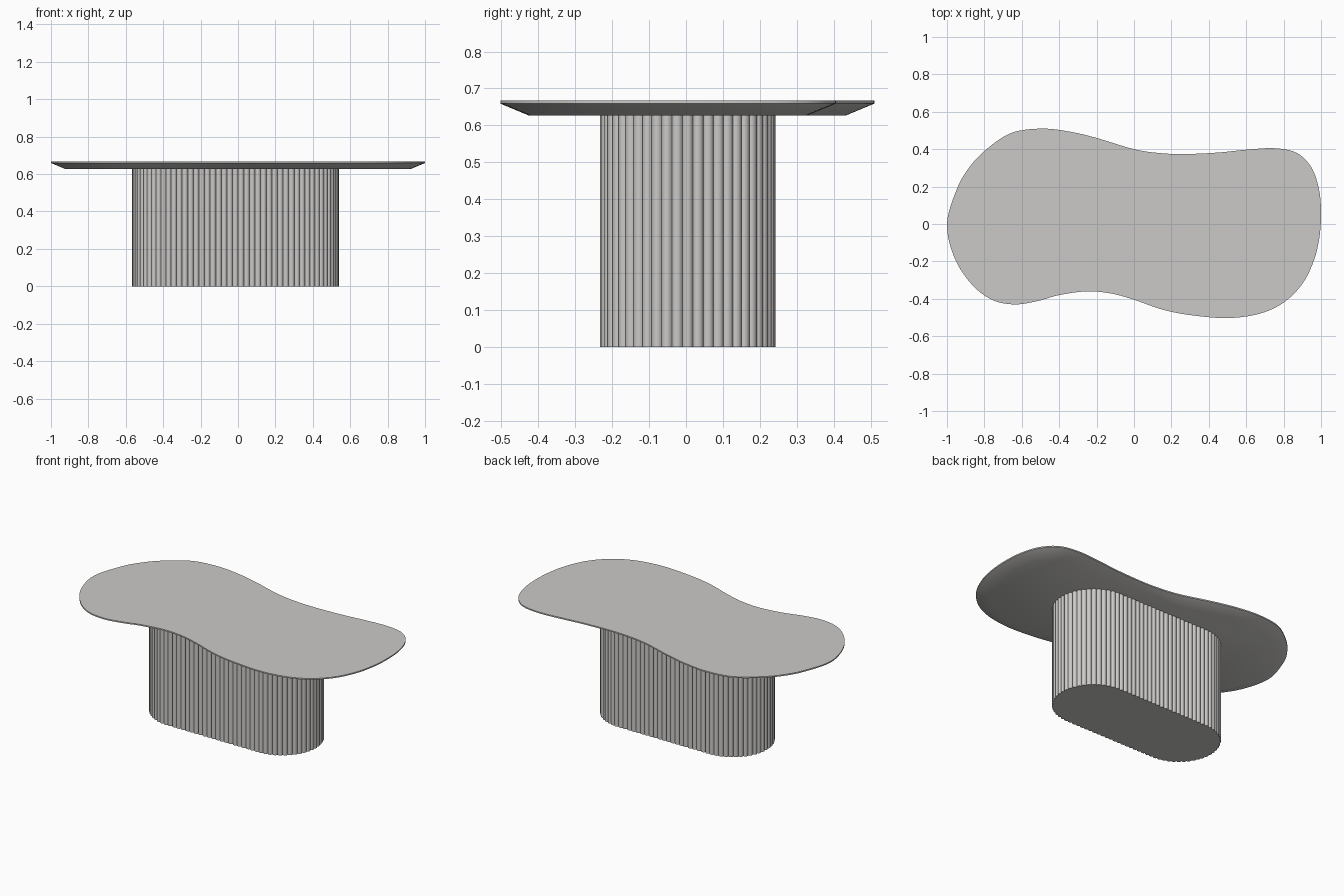
import bpy, bmesh, math
from mathutils import Vector

if "Cube" in bpy.data.objects:
    bpy.data.objects.remove(bpy.data.objects["Cube"])

stone = bpy.data.materials.new("warm light grey")
stone.diffuse_color = (0.60, 0.59, 0.575, 1)
stone.use_nodes = True
stone.node_tree.nodes["Principled BSDF"].inputs["Base Color"].default_value = stone.diffuse_color


def loft(name, rings, angle):
    """Bridge equal-length closed rings (bottom to top) and cap both ends."""
    bm = bmesh.new()
    loops = [[bm.verts.new(p) for p in ring] for ring in rings]
    n = len(loops[0])
    for a, b in zip(loops, loops[1:]):
        for i in range(n):
            j = (i + 1) % n
            bm.faces.new((a[i], a[j], b[j], b[i]))
    bm.faces.new(loops[0][::-1])
    bm.faces.new(loops[-1])
    bmesh.ops.recalc_face_normals(bm, faces=bm.faces)
    mesh = bpy.data.meshes.new(name)
    bm.to_mesh(mesh)
    bm.free()
    ob = bpy.data.objects.new(name, mesh)
    bpy.context.collection.objects.link(ob)
    mesh.materials.append(stone)
    bpy.ops.object.select_all(action='DESELECT')
    ob.select_set(True)
    bpy.context.view_layer.objects.active = ob
    bpy.ops.object.shade_smooth_by_angle(angle=math.radians(angle))
    return ob


def smooth_closed(pts, steps):
    """Closed Catmull-Rom curve through the points."""
    out, n = [], len(pts)
    for i in range(n):
        p0, p1, p2, p3 = (Vector(pts[(i + k) % n]) for k in (-1, 0, 1, 2))
        for s in range(steps):
            t = s / steps
            out.append(0.5 * (2 * p1 + (p2 - p0) * t
                              + (2 * p0 - 5 * p1 + 4 * p2 - p3) * t * t
                              + (3 * p1 - p0 - 3 * p2 + p3) * t ** 3))
    return out


def inset(pts, d):
    """Move a counter-clockwise outline inwards by d."""
    n = len(pts)
    res = []
    for i in range(n):
        t = (pts[(i + 1) % n] - pts[i - 1]).normalized()
        res.append(pts[i] + Vector((-t.y, t.x)) * d)
    return res


# Table top: free-form outline with a bevelled underside
outline = [(-1, 0), (-0.95, 0.18), (-0.89, 0.29), (-0.80, 0.39), (-0.66, 0.485),
           (-0.50, 0.51), (-0.35, 0.495), (-0.20, 0.46), (0, 0.40), (0.14, 0.379),
           (0.27, 0.374), (0.45, 0.382), (0.60, 0.397), (0.75, 0.405),
           (0.87, 0.38), (0.95, 0.30), (0.99, 0.18), (1, 0.05), (0.99, -0.08),
           (0.96, -0.20), (0.90, -0.32), (0.80, -0.42), (0.67, -0.48),
           (0.50, -0.503), (0.30, -0.487), (0.15, -0.457), (0, -0.405),
           (-0.12, -0.372), (-0.25, -0.36), (-0.40, -0.38), (-0.52, -0.413),
           (-0.64, -0.43), (-0.76, -0.405), (-0.87, -0.32), (-0.96, -0.18)]
edge = smooth_closed(outline[::-1], 6)
levels = [(0.627, 0.077), (0.659, 0.0), (0.667, 0.0)]
loft("table_top", [[(p.x, p.y, z) for p in inset(edge, d)] for z, d in levels], 25)

# Pedestal: stadium-shaped column wrapped in convex vertical reeds
CX, CY, HALF, R = -0.013, 0.005, 0.3155, 0.238
DEPTH, REEDS, STEPS = 0.010, 92, 8
LENGTH = 4 * HALF + 2 * math.pi * R


def stadium(s, off):
    """Point at arc length s along the stadium, moved inwards by off."""
    half = LENGTH / 2
    sign = 1 if s < half else -1
    s %= half
    if s < 2 * HALF:
        x, y = -HALF + s, -(R - off)
    else:
        a = (s - 2 * HALF) / R - math.pi / 2
        x, y = HALF + (R - off) * math.cos(a), (R - off) * math.sin(a)
    return CX + sign * x, CY + sign * y


ring = []
for i in range(REEDS * STEPS):
    u = 2 * (i % STEPS) / STEPS - 1          # -1..1 across one reed
    bulge = math.sqrt(max(0, 1 - 0.9 * u * u)) - math.sqrt(0.1)
    off = DEPTH * (1 - bulge / (1 - math.sqrt(0.1)))
    ring.append(stadium(i / (REEDS * STEPS) * LENGTH, off))
loft("reeded_pedestal", [[(x, y, z) for x, y in ring] for z in (0, 0.628)], 40)
